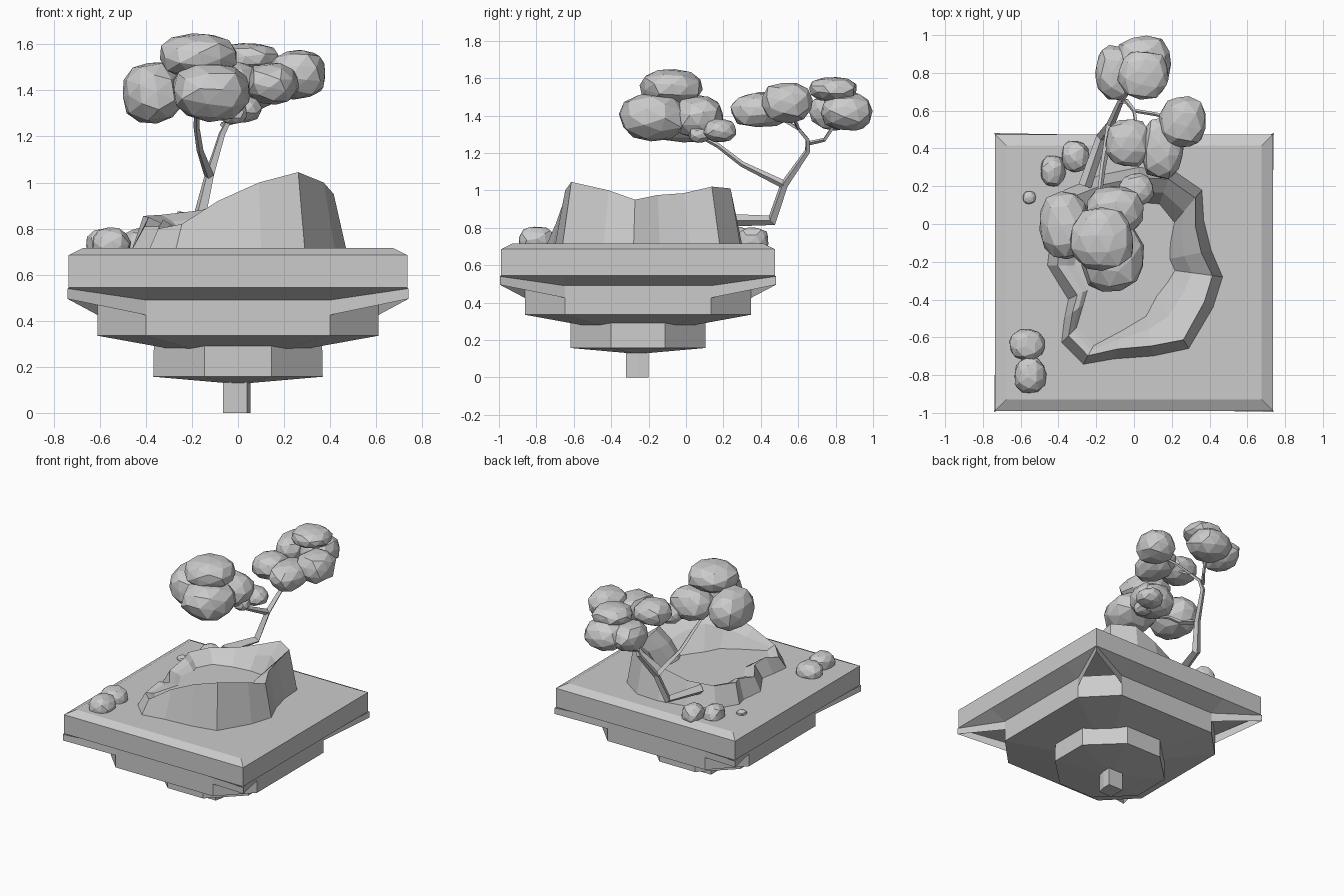
import bpy, bmesh, random
from mathutils import Vector, Euler

if "Cube" in bpy.data.objects:
    bpy.data.objects.remove(bpy.data.objects["Cube"])
random.seed(4)
CY = -0.257  # centre of the island in y


def make(name, verts, faces):
    me = bpy.data.meshes.new(name)
    me.from_pydata(verts, [], faces)
    bm = bmesh.new()
    bm.from_mesh(me)
    bmesh.ops.recalc_face_normals(bm, faces=bm.faces)
    bm.to_mesh(me)
    bm.free()
    ob = bpy.data.objects.new(name, me)
    bpy.context.collection.objects.link(ob)
    return ob


def loft(name, rings, top=None, bottom=None):
    """Join equal rings; top/bottom: None = open, 'cap' or an apex point."""
    n = len(rings[0])
    verts = [tuple(p) for r in rings for p in r]
    faces = []
    k = len(rings)
    for a in range(k - 1):
        for i in range(n):
            j = (i + 1) % n
            faces.append((a*n + i, a*n + j, (a + 1)*n + j, (a + 1)*n + i))
    for end, base in ((bottom, 0), (top, (k - 1)*n)):
        if end == 'cap':
            faces.append(tuple(range(base, base + n)))
        elif end:
            verts.append(end)
            faces += [(base + i, base + (i + 1) % n, len(verts) - 1) for i in range(n)]
    return make(name, verts, faces)


def rect(hx, hy, z):
    return [(sx*hx, CY + sy*hy, z) for sx, sy in ((-1, -1), (1, -1), (1, 1), (-1, 1))]


def octagon(hx, hy, cx, cy, z):
    return [(x, CY + y, z) for x, y in ((-cx, -hy), (cx, -hy), (hx, -cy), (hx, cy),
                                        (cx, hy), (-cx, hy), (-hx, cy), (-hx, -cy))]


# Ground slab with chamfered top edge
loft("ground_slab", [rect(.735, .732, .545), rect(.735, .732, .685), rect(.675, .672, .715)],
     top='cap', bottom='cap')


# Layer under the slab: four pointed corners running into an octagon
def star(zc, zo):
    o = octagon(.61, .605, .4, .39, zo)
    c = rect(.74, .738, zc)
    return [c[0], o[0], o[1], c[1], o[2], o[3], c[2], o[4], o[5], c[3], o[6], o[7]]


loft("corner_ledge", [star(.495, .425), star(.54, .49), [
    (x, y, .545) for x, y, z in
    (rect(.735, .732, 0)[0], (-.4, CY - .732, 0), (.4, CY - .732, 0), rect(.735, .732, 0)[1],
     (.735, CY - .39, 0), (.735, CY + .39, 0), rect(.735, .732, 0)[2], (.4, CY + .732, 0),
     (-.4, CY + .732, 0), rect(.735, .732, 0)[3], (-.735, CY + .39, 0), (-.735, CY - .39, 0))]])

# Stepped underside
loft("upper_underside", [octagon(.61, .605, .4, .39, .335), octagon(.61, .605, .4, .39, .5)],
     bottom=(0, CY, .225))
loft("lower_underside", [octagon(.368, .36, .145, .145, .157), octagon(.365, .36, .145, .145, .31)],
     bottom=(0, CY, .125))
tip = ((-.065, -.2), (-.065, -.32), (.04, -.32), (.055, -.26), (.055, -.2))
loft("bottom_tip", [[(x, y, z) for x, y in tip] for z in (0, .14)], bottom='cap')

# Rocky basin filled to a flat surface: foot x, y, ridge height, wall thickness
wall = [(.47, -.28, .95, .2), (.42, -.44, 1.0, .22), (.29, -.66, 1.045, .27), (.1, -.7, 1.0, .16),
        (-.1, -.715, .92, .1), (-.27, -.745, .82, .06), (-.385, -.63, .8, .06), (-.37, -.5, .84, .07),
        (-.35, -.4, .81, .06), (-.46, -.22, .81, .09), (-.44, -.05, .85, .1), (-.46, .03, .855, .12),
        (-.37, .18, .86, .12), (-.18, .26, .88, .12), (.02, .3, .94, .13), (.2, .29, 1.01, .14),
        (.36, .18, 1.02, .17), (.37, .02, .985, .16), (.41, -.14, .975, .17)]
rings = [[], [], [], []]
mid = Vector((.02, -.22))
for x, y, z, w in wall:
    p = Vector((x, y))
    d = (mid - p).normalized()
    for ring, off, h in zip(rings, (0, .055, .055 + w*.55, .055 + w), (.71, z, z - (z - .79)*.4, .79)):
        q = p + d*off
        ring.append((q.x, q.y, h))
loft("basin", rings, top='cap')


# Faceted lumps for stones and leaves
def lump(name, c, r, jitter, grow):
    bm = bmesh.new()
    bmesh.ops.create_icosphere(bm, subdivisions=2, radius=1)
    rot = Euler([random.uniform(0, 6) for _ in range(3)]).to_matrix()
    for v in bm.verts:
        d = rot @ v.co
        s = grow*(1 + random.uniform(-jitter, jitter))
        # push slightly towards a box for a blocky outline
        d = d / (sum(abs(t)**2.5 for t in d))**(1/2.5)
        v.co = Vector([c[i] + d[i]*s*r[i] for i in range(3)])
    me = bpy.data.meshes.new(name)
    bm.to_mesh(me)
    bm.free()
    bpy.context.collection.objects.link(bpy.data.objects.new(name, me))


for c, r in [((-.565, -.64, .73), (.09, .08, .07)), ((-.55, -.8, .73), (.08, .095, .075)),
             ((-.43, .28, .73), (.065, .08, .07)), ((-.31, .36, .73), (.07, .08, .07)),
             ((-.555, .14, .72), (.033, .033, .02))]:
    lump("stone", c, r, .05, 1.03)

for c, r in [((-.37, -.01, 1.39), (.13, .18, .13)), ((-.17, -.08, 1.55), (.165, .16, .095)),
             ((-.12, -.17, 1.395), (.165, .18, .125)), ((-.1, .07, 1.39), (.145, .13, .11)),
             ((-.02, .07, 1.3), (.06, .055, .045)), ((.01, .18, 1.32), (.09, .085, .06)),
             ((.15, .4, 1.43), (.11, .16, .09)), ((-.03, .43, 1.44), (.12, .125, .085)),
             ((.26, .54, 1.47), (.12, .135, .105)), ((.05, .79, 1.54), (.13, .125, .065)),
             ((.05, .86, 1.42), (.145, .135, .1)), ((-.1, .8, 1.42), (.105, .14, .095))]:
    lump("leaf_cluster", c, r, .05, 1.02)


# Bent trunk and branches as four-sided tapered tubes: x, y, z, radius
def limb(name, pts):
    cu = bpy.data.curves.new(name, 'CURVE')
    cu.dimensions = '3D'
    cu.bevel_depth = 1
    cu.bevel_resolution = 0
    cu.use_fill_caps = True
    sp = cu.splines.new('POLY')
    sp.use_smooth = False
    sp.points.add(len(pts) - 1)
    for p, (x, y, z, r) in zip(sp.points, pts):
        p.co = (x, y, z, 1)
        p.radius = r
    bpy.context.collection.objects.link(bpy.data.objects.new(name, cu))


limb("trunk", [(-.26, .2, .84, .035), (-.17, .46, .84, .03), (-.125, .525, 1.03, .022)])
limb("front_branch", [(-.125, .525, 1.03, .022), (-.165, .3, 1.14, .015), (-.18, .17, 1.24, .013),
                      (-.18, .0, 1.33, .01)])
limb("back_branch", [(-.125, .525, 1.03, .022), (-.07, .65, 1.21, .016), (-.04, .65, 1.27, .013),
                     (0, .6, 1.33, .011), (.02, .48, 1.4, .009)])
limb("far_twig", [(-.07, .65, 1.25, .012), (0, .74, 1.27, .011), (.03, .8, 1.36, .01)])
limb("side_twig", [(0, .6, 1.33, .01), (.12, .58, 1.38, .01), (.22, .54, 1.42, .009)])
